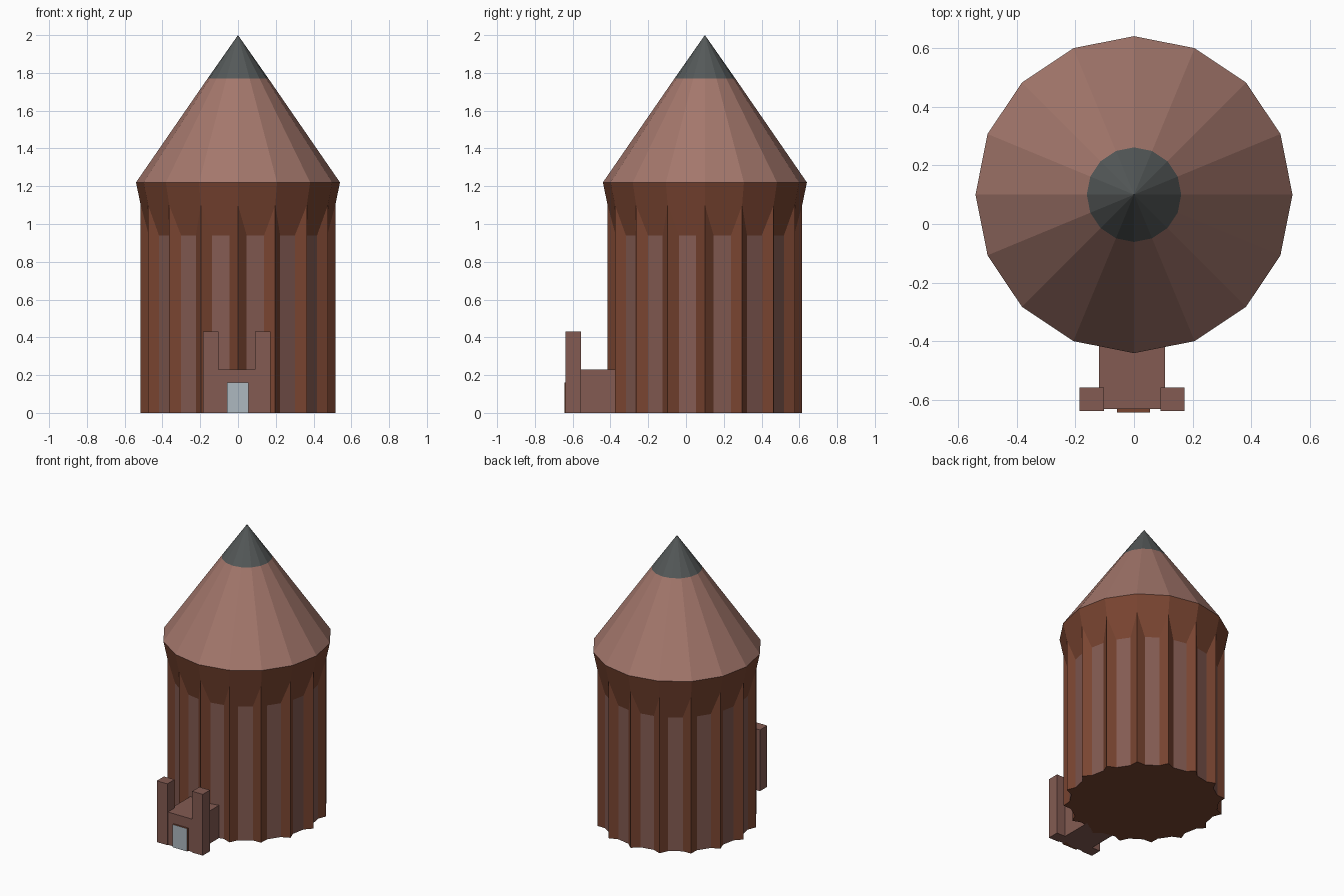
import bpy, bmesh
from math import sin, cos, pi

if "Cube" in bpy.data.objects:
    bpy.data.objects.remove(bpy.data.objects["Cube"])

N = 16            # sides of the tower
CY = 0.10         # tower axis sits at y = 0.10


def mat(name, rgb):
    m = bpy.data.materials.new(name)
    m.diffuse_color = (*rgb, 1)
    m.use_nodes = True
    m.node_tree.nodes["Principled BSDF"].inputs["Base Color"].default_value = m.diffuse_color
    return m


WOOD = mat("roof_wood", (0.37, 0.185, 0.15))
PANEL = mat("panel_wood", (0.23, 0.105, 0.085))
BARK = mat("dark_wood", (0.19, 0.058, 0.03))
LEAD = mat("slate", (0.09, 0.10, 0.10))
STEEL = mat("door_grey", (0.42, 0.48, 0.53))


def finish(bm, name, mats):
    bmesh.ops.recalc_face_normals(bm, faces=bm.faces)
    me = bpy.data.meshes.new(name)
    bm.to_mesh(me)
    bm.free()
    for m in mats:
        me.materials.append(m)
    ob = bpy.data.objects.new(name, me)
    bpy.context.collection.objects.link(ob)
    return ob


def ring_point(bm, i, r, z):
    a = 2 * pi * i / N
    return bm.verts.new((r * cos(a), CY + r * sin(a), z))


def panel_point(bm, i, side, z):
    # Point on a recessed panel, offset sideways from the middle of side i
    a = 2 * pi * (i + 0.5) / N
    d, t = 0.472, 0.047 * side
    return bm.verts.new((d * cos(a) - t * sin(a), CY + d * sin(a) + t * cos(a), z))


# Fluted tower: sharp ridges, recessed panels and a flared collar
bm = bmesh.new()
rim = [ring_point(bm, i, 0.54, 1.22) for i in range(N)]
ridge = [[ring_point(bm, i, 0.515, z) for i in range(N)] for z in (0, 1.10)]
left, right = [[[panel_point(bm, i, s, z) for i in range(N)] for z in (0, 0.94)]
               for s in (-1, 1)]
base = []
for i in range(N):
    j = (i + 1) % N
    for a, b, k in (((ridge, i), (left, i), 0), ((left, i), (right, i), 1),
                    ((right, i), (ridge, j), 0)):
        (p, pi_), (q, qi) = a, b
        f = bm.faces.new((p[0][pi_], q[0][qi], q[1][qi], p[1][pi_]))
        f.material_index = k
    bm.faces.new((ridge[1][i], left[1][i], right[1][i], ridge[1][j], rim[j], rim[i]))
    base += [ridge[0][i], left[0][i], right[0][i]]
bm.faces.new(base)
bm.faces.new(rim)
finish(bm, "fluted_tower", [BARK, PANEL])


# Conical roof and its dark tip
def cone(name, r1, r2, z1, z2, m):
    bm = bmesh.new()
    low = [ring_point(bm, i, r1, z1) for i in range(N)]
    bm.faces.new(low)
    if r2:
        high = [ring_point(bm, i, r2, z2) for i in range(N)]
        bm.faces.new(high)
    else:
        apex = bm.verts.new((0, CY, z2))
    for i in range(N):
        j = (i + 1) % N
        bm.faces.new((low[i], low[j], high[j], high[i]) if r2 else (low[i], low[j], apex))
    return finish(bm, name, [m])


cone("roof", 0.54, 0.161, 1.22, 1.77, WOOD)
cone("roof_tip", 0.161, 0, 1.77, 2.0, LEAD)


# Gatehouse parts
def box(name, x0, x1, y0, y1, z1, mats):
    bm = bmesh.new()
    bmesh.ops.create_cube(bm, size=1)
    for v in bm.verts:
        v.co = (x1 if v.co.x > 0 else x0, y1 if v.co.y > 0 else y0,
                z1 if v.co.z > 0 else 0)
    ob = finish(bm, name, mats)
    if len(mats) > 1:   # front face takes the second material
        for p in ob.data.polygons:
            p.material_index = int(p.normal.y < -0.5)
    return ob


box("gatehouse_passage", -0.12, 0.105, -0.63, -0.30, 0.23, [PANEL])
box("gate_post_left", -0.185, -0.103, -0.637, -0.557, 0.43, [PANEL])
box("gate_post_right", 0.09, 0.172, -0.637, -0.557, 0.43, [PANEL])
box("gate_door", -0.058, 0.055, -0.643, -0.60, 0.16, [BARK, STEEL])
